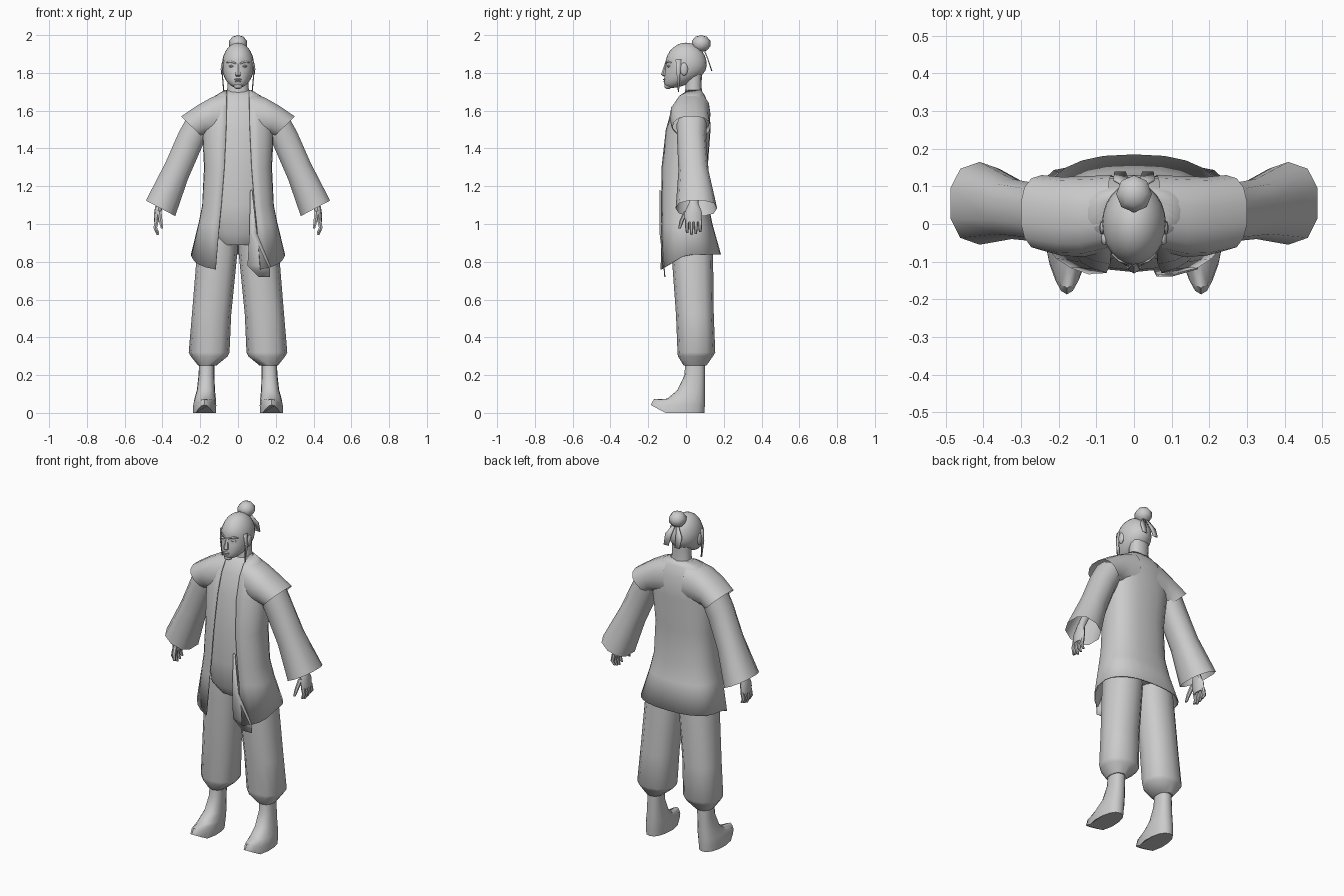
import bpy, bmesh, math
from mathutils import Vector

cube = bpy.data.objects.get("Cube")
if cube:
    bpy.data.objects.remove(cube, do_unlink=True)

gray = bpy.data.materials.new("plain_gray")
gray.use_nodes = True
gray.diffuse_color = (0.6, 0.6, 0.6, 1)
gray.node_tree.nodes["Principled BSDF"].inputs["Base Color"].default_value = gray.diffuse_color


def add_object(name, bm, angle, thickness):
    mesh = bpy.data.meshes.new(name)
    bm.to_mesh(mesh)
    mesh.materials.append(gray)
    part = bpy.data.objects.new(name, mesh)
    bpy.context.collection.objects.link(part)
    bpy.ops.object.select_all(action='DESELECT')
    part.select_set(True)
    bpy.context.view_layer.objects.active = part
    bpy.ops.object.shade_smooth_by_angle(angle=math.radians(angle))
    if thickness:
        part.modifiers.new("cloth_thickness", 'SOLIDIFY').thickness = thickness


def finish(name, bm, angle=50, thickness=0.0):
    """Make the object; a left part also gets its mirrored right part."""
    bmesh.ops.recalc_face_normals(bm, faces=bm.faces)
    add_object(name, bm, angle, thickness)
    if name.startswith("left_"):
        bmesh.ops.scale(bm, vec=(-1, 1, 1), verts=bm.verts)
        bmesh.ops.reverse_faces(bm, faces=bm.faces)
        add_object(name.replace("left_", "right_"), bm, angle, thickness)
    bm.free()


def bridge(bm, rings, closed):
    for lower, upper in zip(rings, rings[1:]):
        count = len(lower)
        for i in range(count if closed else count - 1):
            j = (i + 1) % count
            bm.faces.new((lower[i], lower[j], upper[j], upper[i]))


def power(value, exponent):
    return math.copysign(abs(value) ** exponent, value)


def loft(name, rows, sides=12, square=0.85, caps=True, gap=None, shape=None, thickness=0.0):
    """Rows hold centre x, y, z, half width, half depth and a sideways tilt."""
    bm, rings = bmesh.new(), []
    for x, y, z, width, depth, *tilt in rows:
        start = math.asin((gap(z) / width) ** (1 / square)) if gap else 0
        ring = []
        for i in range(sides + 1 if gap else sides):
            angle = start + (math.tau - 2 * start) * i / sides
            across, along = power(math.sin(angle), square), power(math.cos(angle), square)
            co = Vector((x + width * across, y - depth * along, z + sum(tilt) * across))
            if shape:
                shape(co)
            ring.append(bm.verts.new(co))
        rings.append(ring)
    bridge(bm, rings, closed=not gap)
    if caps and not gap:
        bm.faces.new(rings[0])
        bm.faces.new(rings[-1])
    finish(name, bm, thickness=thickness)


def ball(name, centre, size, segments=10, rows=6, shape=None):
    bm = bmesh.new()
    bmesh.ops.create_uvsphere(bm, u_segments=segments, v_segments=rows, radius=1)
    if shape:
        for vert in bm.verts:
            shape(vert.co)
    bmesh.ops.scale(bm, vec=size, verts=bm.verts)
    bmesh.ops.translate(bm, vec=centre, verts=bm.verts)
    finish(name, bm)


def strip(name, points, axis=Vector((1, 0, 0))):
    """Thin band along points, each x, y, z and half width."""
    bm, rings = bmesh.new(), []
    for *centre, half in points:
        middle = Vector(centre)
        rings.append([bm.verts.new(middle - axis * half), bm.verts.new(middle + axis * half)])
    bridge(bm, rings, closed=False)
    finish(name, bm, angle=30, thickness=0.006)


# Long coat, open down the front, with a hem that hangs lower at the front
def coat_gap(z):
    return 0.06 + 0.08 * (1.7 - min(z, 1.7)) ** 2


def drop_hem(co):
    if co.z < 0.9 and co.y < 0:
        co.z += co.y * 0.6


coat_rows = [(0, 0.04, 1.71, 0.07, 0.04), (0, 0.03, 1.68, 0.12, 0.07),
             (0, 0.025, 1.62, 0.18, 0.1), (0, 0.01, 1.5, 0.19, 0.12),
             (0, -0.01, 1.3, 0.18, 0.125), (0, -0.01, 1.1, 0.19, 0.13),
             (0, 0, 1, 0.21, 0.14), (0, 0.02, 0.84, 0.25, 0.165)]
loft("coat", coat_rows, sides=22, square=0.8, gap=coat_gap, shape=drop_hem, thickness=0.006)

# Tunic follows the coat from inside and narrows at its own hem
tunic_rows = [(x, y, z, width * 0.9, depth - 0.012) for x, y, z, width, depth in coat_rows[:-2]]
tunic_rows += [(0, 0, 0.95, 0.15, 0.12), (0, 0.02, 0.89, 0.11, 0.1)]
loft("tunic", tunic_rows, sides=16)

# Sash hanging from the coat edge
strip("sash", [(0.07, -0.14, 1.18, 0.005), (0.08, -0.14, 0.95, 0.02),
               (0.11, -0.12, 0.78, 0.06), (0.14, -0.115, 0.72, 0.03)])


# Head with a narrowed, forward jaw and hollow eye sockets
def shape_head(co):
    if co.z < 0:
        co.y -= 0.7 * co.z ** 2
    if co.y < -0.8 and abs(co.z) < 0.1 and 0.2 < abs(co.x) < 0.7:
        co.y += 0.08


ball("head", (0, 0, 1.84), (0.085, 0.11, 0.12), segments=24, rows=14, shape=shape_head)
loft("neck", [(0, 0.04, 1.66, 0.065, 0.05), (0, 0.04, 1.73, 0.055, 0.042), (0, 0.04, 1.8, 0.055, 0.045)])
loft("nose", [(0, -0.1, 1.78, 0.012, 0.015), (0, -0.11, 1.79, 0.017, 0.022),
              (0, -0.1, 1.85, 0.008, 0.012)], sides=6)
ball("upper_lip", (0, -0.112, 1.765), (0.022, 0.01, 0.005))
ball("lower_lip", (0, -0.11, 1.755), (0.018, 0.01, 0.005))
ball("chin_beard", (0, -0.095, 1.73), (0.025, 0.02, 0.016))
ball("left_eye", (0.034, -0.09, 1.835), (0.015, 0.01, 0.006))
ball("left_ear", (0.083, -0.01, 1.82), (0.009, 0.02, 0.035))
strip("left_eyebrow", [(0.012, -0.11, 1.85, 0.004), (0.04, -0.1, 1.86, 0.004),
                       (0.06, -0.08, 1.855, 0.003)], axis=Vector((0, 0, 1)))
strip("left_side_lock", [(0.08, -0.04, 1.87, 0.015), (0.087, -0.04, 1.8, 0.01),
                         (0.078, -0.04, 1.7, 0.003)], axis=Vector((0, 1, 0)))

# Topknot and the tails of its tie
ball("topknot", (0, 0.08, 1.955), (0.05, 0.052, 0.045), segments=8, rows=5)
strip("left_tie_ribbon", [(0.012, 0.1, 1.92, 0.008), (0.035, 0.12, 1.87, 0.02),
                          (0.037, 0.14, 1.81, 0.015)])

# Flared shoulder caps over wide, open sleeves
loft("left_shoulder_cap", [(0.06, 0.03, 1.58, 0.01, 0.1, 0.12), (0.13, 0.02, 1.57, 0.015, 0.107, 0.1),
                           (0.19, 0.02, 1.55, 0.025, 0.105, 0.08), (0.245, 0.03, 1.515, 0.057, 0.1, 0.056)],
     sides=14, caps=False)
loft("left_sleeve", [(0.21, 0.03, 1.53, 0.057, 0.08, 0.045), (0.255, 0.03, 1.44, 0.06, 0.077, 0.05),
                     (0.325, 0.04, 1.28, 0.062, 0.08, 0.046), (0.41, 0.055, 1.083, 0.081, 0.11, 0.043)],
     sides=10, caps=False)

# Hands
loft("left_hand", [(0.37, 0.045, 1.22, 0.022, 0.025), (0.415, 0.04, 1.11, 0.02, 0.025),
                   (0.425, 0.038, 1.06, 0.019, 0.047), (0.43, 0.04, 1.01, 0.016, 0.045)], sides=8)
for i, finger in enumerate(("index", "middle", "ring", "little")):
    y = 0.006 + i * 0.023
    tip = 0.94 + 0.01 * abs(i - 1.2)
    loft("left_" + finger + "_finger", [(0.43, y, 1.02, 0.012, 0.011), (0.438, y, 0.98, 0.011, 0.01),
                                        (0.425, y, tip, 0.007, 0.006)], sides=6)
loft("left_thumb", [(0.417, 0.005, 1.07, 0.013, 0.015), (0.41, -0.022, 1.02, 0.011, 0.012),
                    (0.402, -0.035, 0.975, 0.007, 0.007)], sides=6)

# Trousers gathered above the ankle
loft("left_trouser_leg", [(0.1, 0.03, 0.95, 0.095, 0.105), (0.11, 0.033, 0.85, 0.107, 0.11),
                          (0.14, 0.047, 0.52, 0.104, 0.1), (0.153, 0.055, 0.32, 0.108, 0.1),
                          (0.152, 0.05, 0.3, 0.098, 0.093), (0.163, 0.048, 0.25, 0.048, 0.06)])


# Boots, tapering to an upturned toe
def shape_toe(co):
    co.x += (0.18 - co.x) * 3.5 * max(0, -0.06 - co.y)
    co.z += max(0, -0.11 - co.y) * 0.55


loft("left_boot", [(0.165, 0.048, 0.28, 0.04, 0.052), (0.167, 0.046, 0.2, 0.042, 0.054),
                   (0.17, 0.027, 0.12, 0.048, 0.073), (0.174, 0, 0.075, 0.057, 0.1),
                   (0.176, -0.035, 0.04, 0.061, 0.135), (0.177, -0.045, 0, 0.06, 0.142)],
     sides=16, shape=shape_toe)
